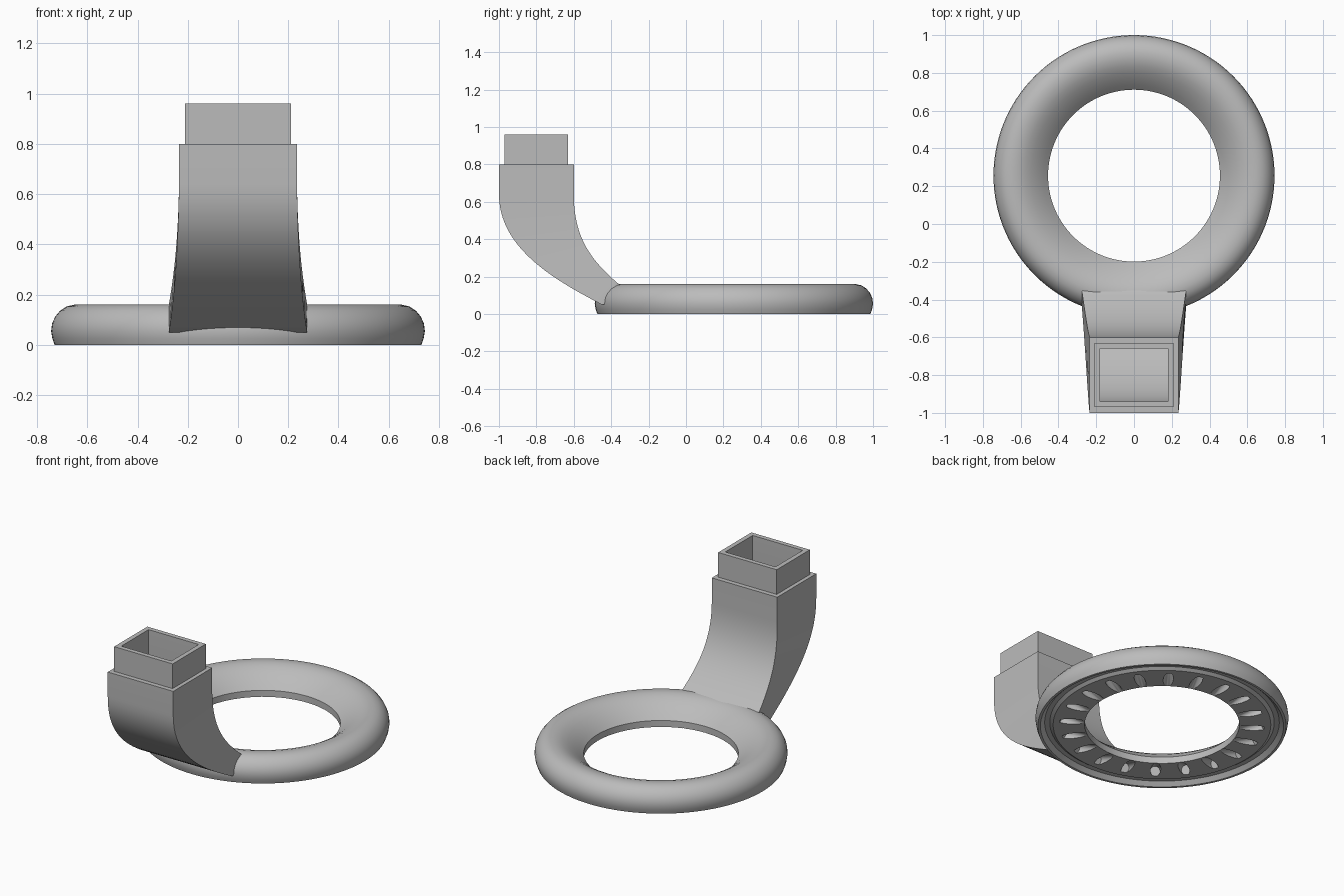
import bpy, bmesh, math
from mathutils import Vector, Matrix

cube = bpy.data.objects.get("Cube")
if cube:
    bpy.data.objects.remove(cube, do_unlink=True)

CENTRE_Y = 0.256
NOTCHES = 20

grey = bpy.data.materials.new("plain_grey")
grey.use_nodes = True
grey.diffuse_color = (0.5, 0.5, 0.5, 1)
grey.node_tree.nodes["Principled BSDF"].inputs["Base Color"].default_value = (0.5, 0.5, 0.5, 1)


def make_object(name, bm):
    bmesh.ops.recalc_face_normals(bm, faces=bm.faces)
    mesh = bpy.data.meshes.new(name)
    bm.to_mesh(mesh)
    bm.free()
    mesh.materials.append(grey)
    obj = bpy.data.objects.new(name, mesh)
    bpy.context.collection.objects.link(obj)
    return obj


def activate(obj):
    bpy.ops.object.select_all(action='DESELECT')
    obj.select_set(True)
    bpy.context.view_layer.objects.active = obj


def smooth(obj, degrees):
    activate(obj)
    bpy.ops.object.shade_smooth_by_angle(angle=math.radians(degrees))


def bridge(bm, a, b):
    n = len(a)
    for i in range(n):
        bm.faces.new((a[i], a[(i + 1) % n], b[(i + 1) % n], b[i]))


def bezier(p, t):
    s = 1 - t
    weights = (s**3, 3 * s * s * t, 3 * s * t * t, t**3)
    return sum((Vector(q) * w for q, w in zip(p, weights)), Vector((0, 0)))


# Ring: closed profile (radius, height) turned about the vertical axis
profile = [(.73, 0), (.739, .025), (.744, .055), (.74, .085), (.728, .112),
           (.708, .136), (.682, .153), (.65, .16), (.615, .158), (.58, .147),
           (.545, .128), (.51, .103), (.48, .077), (.455, .052), (.455, .01),
           (.64, .01), (.66, .025), (.69, .025), (.715, 0)]
bm = bmesh.new()
steps = 120
loops = []
for i in range(steps):
    a = math.tau * i / steps
    loops.append([bm.verts.new((r * math.sin(a), CENTRE_Y + r * math.cos(a), z))
                  for r, z in profile])
for i in range(steps):
    bridge(bm, loops[i], loops[(i + 1) % steps])
ring = make_object("outlet_ring", bm)

# Air notches: sloping cylinders cut from the inner lower edge
bm = bmesh.new()
tilt = Matrix.Rotation(math.radians(90 + 22), 4, 'X')
for i in range(NOTCHES):
    turn = Matrix.Rotation(math.tau * i / NOTCHES, 4, 'Z')
    place = (Matrix.Translation((0, CENTRE_Y, 0)) @ turn
             @ Matrix.Translation((0, .5, -.003)) @ tilt)
    bmesh.ops.create_cone(bm, cap_ends=True, segments=20, radius1=.03,
                          radius2=.03, depth=.2, matrix=place)
cutter = make_object("notch_cutter", bm)
cutter.hide_render = True
cut = ring.modifiers.new("notches", 'BOOLEAN')
cut.operation = 'DIFFERENCE'
cut.solver = 'EXACT'
cut.object = cutter
activate(ring)
bpy.ops.object.modifier_apply(modifier=cut.name)
bpy.data.objects.remove(cutter, do_unlink=True)
smooth(ring, 30)

# Duct: rectangular sections lofted from the ring up to the socket
front_edge = [(-1, .64), (-1, .35), (-.7, .18), (-.45, .05)]
back_edge = [(-.6, .64), (-.6, .4), (-.5, .28), (-.36, .16)]
curved = []
for i in range(21):
    t = 1 - i / 20
    curved.append((bezier(front_edge, t), bezier(back_edge, t),
                   .235 + .04 * t ** 1.5))


def level(front, back, z, half):
    return Vector((front, z)), Vector((back, z)), half


def inset(section):
    front, back, half = section
    step = (back - front) * .13
    return front + step, back - step, half - .05


root = (Vector((-.40, .05)), Vector((-.34, .15)), .27)
outside = [root] + curved + [level(-1, -.6, .8, .235)]
socket = [level(-.97, -.63, .8, .21), level(-.97, -.63, .96, .21),
          level(-.94, -.66, .96, .18), level(-.94, -.66, .8, .18)]
inside = [inset(s) for s in reversed(curved)]

bm = bmesh.new()
rows = []
for front, back, half in outside + socket + inside:
    rows.append([bm.verts.new((x, p.x, p.y)) for x, p in
                 ((-half, front), (half, front), (half, back), (-half, back))])
for a, b in zip(rows, rows[1:]):
    bridge(bm, a, b)
bm.faces.new(rows[0])
bm.faces.new(rows[-1])
duct = make_object("duct_and_socket", bm)
smooth(duct, 30)
